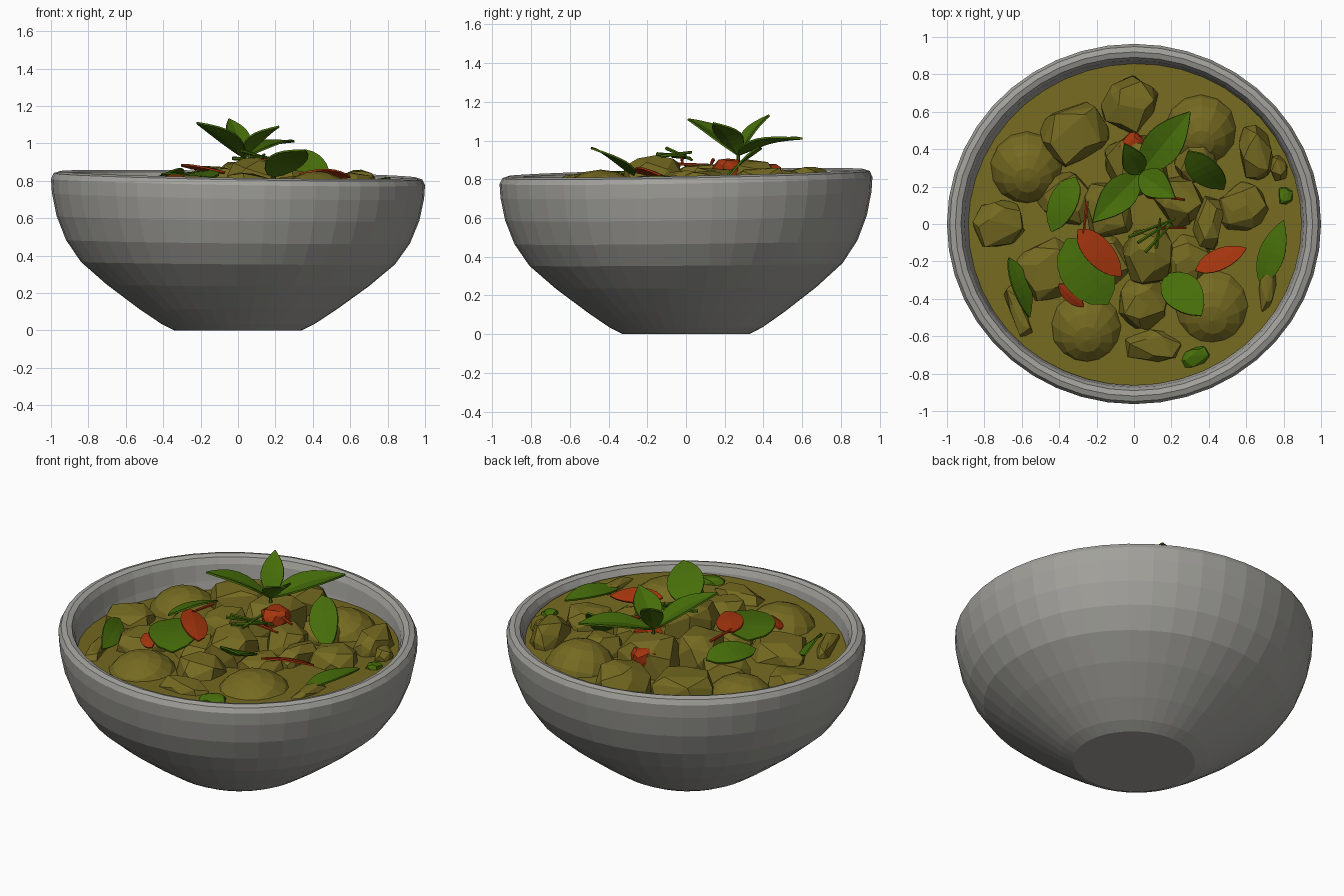
import bpy, bmesh, math, random
from mathutils import Vector, Matrix

if "Cube" in bpy.data.objects:
    bpy.data.objects.remove(bpy.data.objects["Cube"])

random.seed(7)


def mat(name, c):
    m = bpy.data.materials.new(name)
    m.diffuse_color = (*c, 1)
    m.use_nodes = True
    m.node_tree.nodes["Principled BSDF"].inputs["Base Color"].default_value = m.diffuse_color
    return m


GREY = mat("stone grey", (0.36, 0.355, 0.33))
OLIVE = mat("curry olive", (0.178, 0.143, 0.015))
GREEN = mat("leaf green", (0.062, 0.155, 0.003))
RED = mat("chilli red", (0.37, 0.035, 0.004))


def finish(name, bm, material):
    bmesh.ops.recalc_face_normals(bm, faces=bm.faces)
    me = bpy.data.meshes.new(name)
    bm.to_mesh(me)
    bm.free()
    me.materials.append(material)
    ob = bpy.data.objects.new(name, me)
    bpy.context.collection.objects.link(ob)
    return ob


# bowl: revolved profile, slightly oval, rim leaning a little
def lathe(name, profile, material, n=44):
    bm = bmesh.new()
    rings = []
    for r, z in profile:
        ring = []
        for i in range(n):
            a = 2 * math.pi * i / n
            x, y = r * math.cos(a), 0.963 * r * math.sin(a)
            ring.append(bm.verts.new((x, y, z + (0.02 * y - 0.018 * x) * z / 0.84)))
        rings.append(ring)
    for a, b in zip(rings, rings[1:]):
        for i in range(n):
            j = (i + 1) % n
            bm.faces.new((a[i], a[j], b[j], b[i]))
    bm.faces.new(rings[0])
    bm.faces.new(rings[-1])
    return finish(name, bm, material)


lathe("bowl", [(0.34, 0.0), (0.41, 0.035), (0.53, 0.115), (0.70, 0.24), (0.84, 0.36),
               (0.92, 0.475), (0.97, 0.60), (0.995, 0.72), (1.0, 0.795), (0.985, 0.824),
               (0.955, 0.834), (0.925, 0.824), (0.908, 0.79), (0.895, 0.70),
               (0.86, 0.56), (0.74, 0.36), (0.50, 0.17), (0.28, 0.10)], GREY)

# curry sauce surface, higher at the front right
bm = bmesh.new()
bmesh.ops.create_circle(bm, cap_ends=True, cap_tris=True, segments=44, radius=0.897)
for v in bm.verts:
    v.co.y *= 0.963
    r = v.co.length
    v.co.z = 0.72 + 0.05 * v.co.x - 0.03 * v.co.y + (0.02 if r < 0.1 else 0)
finish("curry_sauce", bm, OLIVE)


# faceted food chunk: hull of random points on a squarish ellipsoid
def chunk(name, x, y, top, sx, sy, sz, turn=0, material=OLIVE):
    bm = bmesh.new()
    for i in range(34):
        z = 1 - 2 * (i + 0.5) / 34
        a = i * 2.39996 + random.uniform(-0.35, 0.35)
        r = math.sqrt(1 - z * z)
        p = Vector((r * math.cos(a), r * math.sin(a), z))
        p /= (sum(abs(c) ** 4 for c in p)) ** 0.25
        p *= random.uniform(0.9, 1.0)
        bm.verts.new((p.x * sx, p.y * sy, p.z * sz))
    res = bmesh.ops.convex_hull(bm, input=bm.verts)
    junk = [g for g in res["geom_interior"] if isinstance(g, bmesh.types.BMVert)]
    bmesh.ops.delete(bm, geom=junk, context='VERTS')
    bmesh.ops.dissolve_limit(bm, angle_limit=0.25, verts=bm.verts, edges=bm.edges)
    bmesh.ops.transform(bm, verts=bm.verts, matrix=Matrix.Translation((x, y, top - sz * 0.95))
                        @ Matrix.Rotation(math.radians(turn), 4, 'Z'))
    finish(name, bm, material)


CHUNKS = [(-0.32, 0.48, 0.84, 0.18, 0.16, 0.15, 30), (-0.02, 0.64, 0.86, 0.15, 0.14, 0.15, 60),
          (0.65, 0.38, 0.86, 0.09, 0.15, 0.13, 10), (0.77, 0.30, 0.81, 0.05, 0.07, 0.08, 20),
          (0.58, 0.08, 0.84, 0.14, 0.13, 0.13, 40), (-0.72, 0.0, 0.77, 0.14, 0.13, 0.10, 15),
          (-0.45, -0.25, 0.80, 0.17, 0.17, 0.16, 25), (0.08, -0.17, 0.92, 0.14, 0.16, 0.18, 10),
          (0.05, -0.43, 0.84, 0.14, 0.14, 0.14, 0), (0.10, -0.65, 0.80, 0.16, 0.09, 0.09, -8),
          (0.02, 0.32, 0.90, 0.17, 0.17, 0.18, 20), (0.24, 0.13, 0.86, 0.12, 0.15, 0.16, 35),
          (0.40, 0.0, 0.84, 0.08, 0.15, 0.13, -10), (-0.14, 0.08, 0.88, 0.13, 0.15, 0.16, 5),
          (-0.35, 0.13, 0.81, 0.14, 0.15, 0.14, 50), (-0.62, -0.47, 0.75, 0.05, 0.15, 0.07, 20),
          (0.71, -0.34, 0.80, 0.05, 0.14, 0.08, -8), (0.28, -0.20, 0.82, 0.14, 0.13, 0.14, 45),
          (-0.15, -0.2, 0.81, 0.14, 0.15, 0.15, 15), (0.33, 0.34, 0.84, 0.12, 0.12, 0.14, 15)]
for i, c in enumerate(CHUNKS):
    chunk(f"meat_chunk_{i + 1}", *c)

# round vegetables
for i, (x, y, top, r, h) in enumerate([(-0.57, 0.30, 0.81, 0.205, 0.18), (0.36, 0.50, 0.85, 0.205, 0.19),
                                       (0.42, -0.44, 0.85, 0.23, 0.19), (-0.25, -0.55, 0.83, 0.21, 0.18)]):
    bm = bmesh.new()
    bmesh.ops.create_uvsphere(bm, u_segments=14, v_segments=9, radius=1)
    bmesh.ops.transform(bm, verts=bm.verts, matrix=Matrix.Translation((x, y, top - h))
                        @ Matrix.Diagonal((r, r, h, 1)) @ Matrix.Rotation(0.35, 4, 'X'))
    finish(f"round_vegetable_{i + 1}", bm, OLIVE)


# leaf or chilli slice: pointed strip folded along its midrib
def blade(name, base, tip, width, up=(0, 0, 1), fold=0.2, arch=0.04, power=0.9, material=GREEN):
    base, tip = Vector(base), Vector(tip)
    side = (tip - base).cross(Vector(up)).normalized()
    nrm = side.cross(tip - base).normalized()
    bm = bmesh.new()
    n, rows = 8, []
    for i in range(n + 1):
        t = i / n
        w = max(0.03, math.sin(math.pi * t ** 0.9) ** power) * width / 2
        mid = base.lerp(tip, t) + nrm * arch * math.sin(math.pi * t)
        rows.append([bm.verts.new(mid + side * w * s + nrm * fold * w * abs(s)) for s in (-1, 0, 1)])
    for a, b in zip(rows, rows[1:]):
        for k in (0, 1):
            bm.faces.new((a[k], a[k + 1], b[k + 1], b[k]))
    ob = finish(name, bm, material)
    m = ob.modifiers.new("thickness", 'SOLIDIFY')
    m.thickness = 0.01
    m.offset = 0


# sprig on top
B = (0.03, 0.27, 0.925)
for i, (tip, w, p) in enumerate([((-0.22, 0.01, 1.11), 0.18, 0.9), ((0.30, 0.60, 1.01), 0.20, 0.9),
                                 ((-0.05, 0.43, 1.13), 0.13, 0.9), ((0.22, 0.14, 1.09), 0.16, 1.0)]):
    blade(f"sprig_leaf_{i + 1}", B, tip, w, fold=0.2, arch=0.02, power=p)

# loose leaves lying on the food
LEAVES = [((-0.36, -0.08, 0.825), (-0.14, -0.43, 0.815), 0.28, (0, -0.1, 1), 0.55),
          ((-0.31, 0.25, 0.82), (-0.44, -0.04, 0.81), 0.16, (-0.4, 0, 1), 0.6),
          ((0.17, -0.27, 0.82), (0.36, -0.49, 0.96), 0.21, (0.2, 0.1, 1), 0.7),
          ((0.29, 0.39, 0.96), (0.48, 0.19, 0.77), 0.17, (0, -1, 1), 0.6),
          ((0.68, -0.33, 0.775), (0.80, 0.02, 0.795), 0.14, (-0.1, 0, 1), 0.8),
          ((-0.67, -0.18, 0.78), (-0.56, -0.50, 0.75), 0.13, (0.9, 0, 0.9), 0.8)]
for i, (a, b, w, up, p) in enumerate(LEAVES):
    blade(f"loose_leaf_{i + 1}", a, b, w, up, 0.04, 0.02, p)

# red chilli slices
blade("chilli_slice_1", (-0.30, -0.03, 0.88), (-0.07, -0.28, 0.845), 0.15, (0.5, -0.2, 1), -0.1, 0.01, 0.6, RED)
blade("chilli_slice_2", (0.33, -0.25, 0.835), (0.60, -0.13, 0.82), 0.12, (-0.2, 0.3, 1), -0.05, 0.015, 0.7, RED)
blade("chilli_slice_3", (-0.40, -0.32, 0.815), (-0.27, -0.44, 0.81), 0.08, (-0.2, -0.5, 1), -0.1, 0.01, 0.6, RED)
chunk("chilli_piece_front", 0.10, 0.22, 0.905, 0.08, 0.08, 0.06, 45, RED)
chunk("chilli_piece_back", -0.01, 0.42, 0.88, 0.07, 0.06, 0.06, 45, RED)

# green vegetable pieces at the edge
chunk("green_bean_front", 0.33, -0.71, 0.79, 0.08, 0.05, 0.05, 25, GREEN)
chunk("green_bean_right", 0.81, 0.15, 0.785, 0.04, 0.05, 0.04, 0, GREEN)


# thin shredded garnish sticks
def stick(name, a, b, r, material):
    a, b = Vector(a), Vector(b)
    bm = bmesh.new()
    bmesh.ops.create_cone(bm, cap_ends=True, segments=6, radius1=r, radius2=r * 0.7, depth=(b - a).length)
    q = (b - a).to_track_quat('Z', 'Y').to_matrix().to_4x4()
    bmesh.ops.transform(bm, verts=bm.verts, matrix=Matrix.Translation((a + b) / 2) @ q)
    finish(name, bm, material)


STICKS = [((-0.03, -0.07, 0.92), (0.20, 0.02, 0.91), GREEN), ((0.06, -0.15, 0.93), (0.20, 0.0, 0.92), GREEN),
          ((0.02, -0.10, 0.96), (0.22, 0.03, 0.90), GREEN), ((0.12, -0.13, 0.92), (0.14, 0.03, 0.94), GREEN),
          ((0.12, -0.02, 0.91), (0.28, -0.02, 0.89), RED), ((0.20, 0.14, 0.90), (0.27, 0.13, 0.88), RED),
          ((-0.25, 0.12, 0.87), (-0.27, -0.05, 0.88), RED), ((0.03, 0.27, 0.88), (0.03, 0.27, 0.95), GREEN)]
for i, (a, b, m) in enumerate(STICKS):
    stick(f"garnish_stick_{i + 1}", a, b, 0.01, m)
